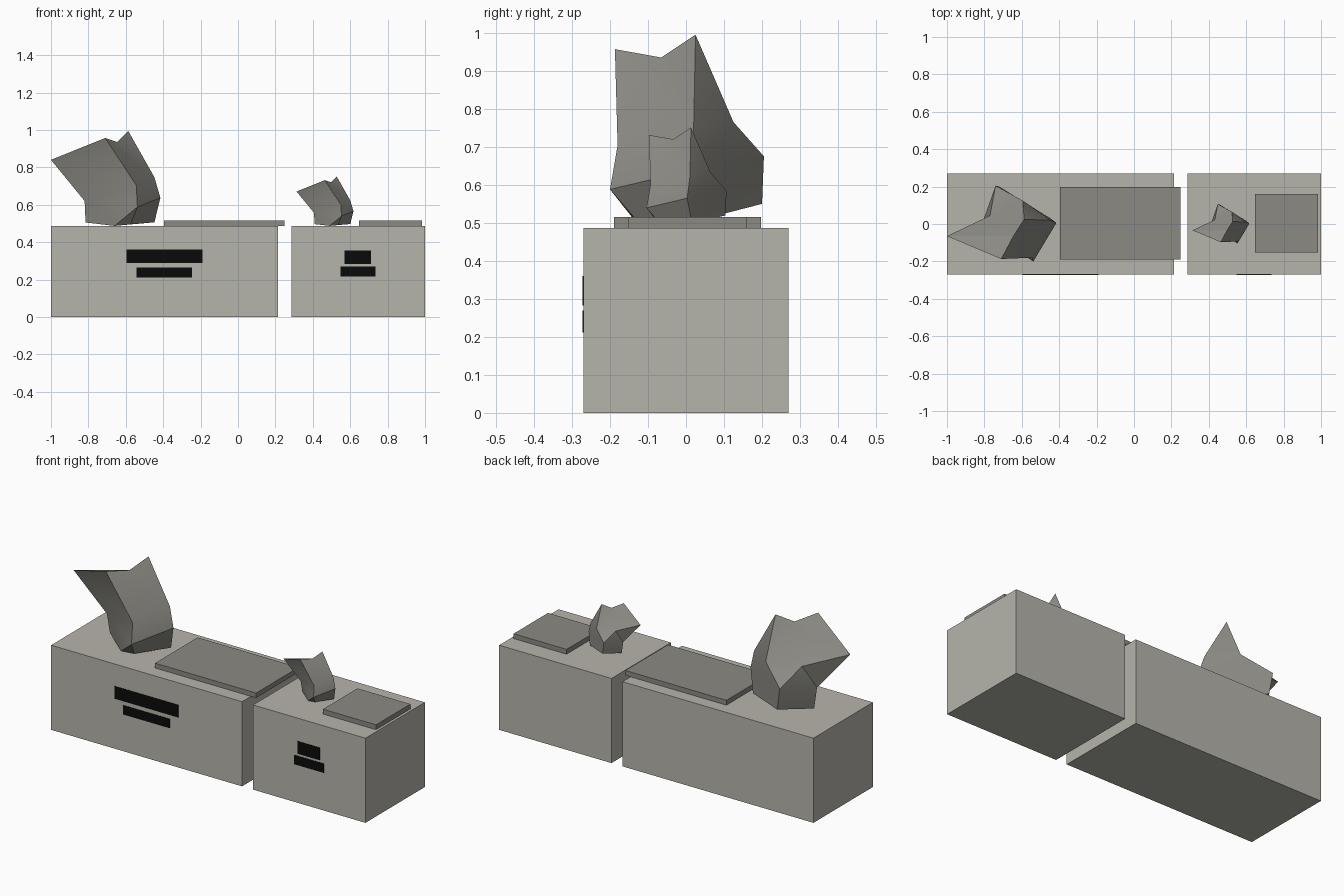
import bpy, bmesh, math
from mathutils import Vector

cube = bpy.data.objects.get("Cube")
if cube:
    bpy.data.objects.remove(cube, do_unlink=True)


def material(name, rgb):
    m = bpy.data.materials.new(name)
    m.use_nodes = True
    m.diffuse_color = (*rgb, 1)
    m.node_tree.nodes["Principled BSDF"].inputs["Base Color"].default_value = (*rgb, 1)
    return m


PLINTH = material("pale stone", (0.47, 0.46, 0.41))
STONE = material("grey stone", (0.26, 0.255, 0.23))
BLACK = material("black plate", (0.003, 0.003, 0.003))


def finish(bm, name, mat):
    bmesh.ops.recalc_face_normals(bm, faces=bm.faces)
    mesh = bpy.data.meshes.new(name)
    bm.to_mesh(mesh)
    bm.free()
    mesh.materials.append(mat)
    ob = bpy.data.objects.new(name, mesh)
    bpy.context.collection.objects.link(ob)
    return ob


def box(name, mat, x, y, z):
    """Box spanning the given (low, high) ranges."""
    bm = bmesh.new()
    bmesh.ops.create_cube(bm, size=1)
    for v in bm.verts:
        v.co = Vector([(a + b) / 2 + c * (b - a) for c, (a, b) in zip(v.co, (x, y, z))])
    return finish(bm, name, mat)


TOP = 0.487
FRONT = -0.27

# Plinths and the flat slabs lying on them
box("large_plinth", PLINTH, (-1, 0.215), (FRONT, 0.27), (0, TOP))
box("small_plinth", PLINTH, (0.285, 1), (FRONT, 0.27), (0, TOP))
box("large_slab", STONE, (-0.395, 0.248), (-0.19, 0.197), (TOP, 0.515))
box("small_slab", STONE, (0.648, 0.985), (-0.153, 0.16), (TOP, 0.515))

# Black plates on the plinth fronts
for name, x, z in (
    ("large_upper_plate", (-0.595, -0.19), (0.288, 0.36)),
    ("large_lower_plate", (-0.542, -0.245), (0.212, 0.265)),
    ("small_upper_plate", (0.57, 0.71), (0.283, 0.355)),
    ("small_lower_plate", (0.548, 0.735), (0.217, 0.27)),
):
    box(name, BLACK, x, (FRONT - 0.002, FRONT + 0.002), z)

# Faceted rock: named corners and the faces joining them
CORNERS = {
    "spike": (-1, -0.065, 0.84), "t1": (-0.71, -0.187, 0.957),
    "t2": (-0.645, -0.065, 0.935), "t3": (-0.587, 0.025, 0.995),
    "t4": (-0.595, 0.125, 0.765), "t5": (-0.77, 0.045, 0.753),
    "waist": (-0.82, -0.02, 0.62), "m1": (-0.544, -0.18, 0.704),
    "m2": (-0.538, -0.2, 0.588), "n": (-0.447, 0.02, 0.747),
    "nose": (-0.415, 0.006, 0.637), "b1": (-0.575, -0.12, 0.495),
    "b2": (-0.447, 0.03, 0.506), "b3": (-0.815, 0, 0.505),
    "b4": (-0.66, -0.12, TOP), "k1": (-0.74, 0.205, 0.675),
    "k2": (-0.72, 0.2, 0.55),
}
FACES = (
    "spike t1 t2", "spike t2 t5", "t2 t3 t4 t5", "t5 t4 k1",
    "spike t5 waist", "t5 k1 waist", "waist k1 k2 b3", "spike waist m1 t1",
    "waist m2 m1", "waist b3 b4 m2", "b4 b1 m2", "t1 m1 n t2", "t2 n t3",
    "m1 m2 nose n", "m2 b1 b2 nose", "t3 n t4", "n nose t4",
    "t4 nose k1", "k1 nose b2 k2", "b1 b4 b3 k2 b2",
)


def rock(name, tip_x, scale):
    """Rock with its spike at tip_x, scaled about the plinth top."""
    bm = bmesh.new()
    v = {k: bm.verts.new((tip_x + (x + 1) * scale, y * scale, TOP + (z - TOP) * scale))
         for k, (x, y, z) in CORNERS.items()}
    for f in FACES:
        bm.faces.new([v[k] for k in f.split()])
    ob = finish(bm, name, STONE)
    bpy.ops.object.select_all(action="DESELECT")
    ob.select_set(True)
    bpy.context.view_layer.objects.active = ob
    bpy.ops.object.shade_smooth_by_angle(angle=math.radians(30))
    return ob


rock("large_rock", -1, 1)
rock("small_rock", 0.313, 0.52)
